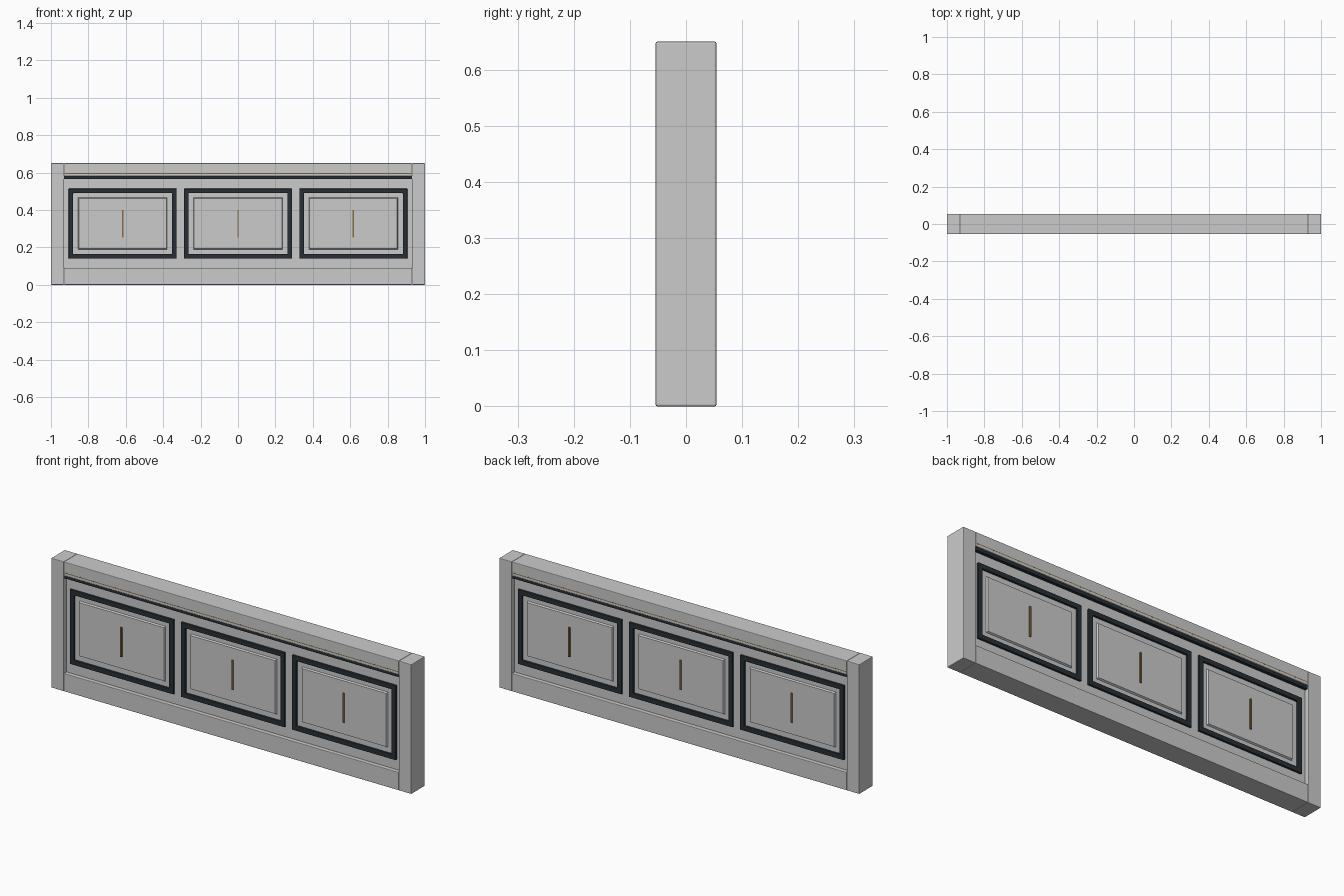
import bpy, bmesh

if "Cube" in bpy.data.objects:
    bpy.data.objects.remove(bpy.data.objects["Cube"])

def material(name, rgb):
    m = bpy.data.materials.new(name)
    m.diffuse_color = (*rgb, 1)
    m.use_nodes = True
    m.node_tree.nodes["Principled BSDF"].inputs["Base Color"].default_value = m.diffuse_color
    return m

DARK = material("dark_trim", (0.02, 0.028, 0.035))
BRASS = material("brass", (0.25, 0.15, 0.05))

def finish(name, bm, mat, bevel):
    me = bpy.data.meshes.new(name)
    bmesh.ops.recalc_face_normals(bm, faces=bm.faces[:])
    bm.to_mesh(me)
    bm.free()
    ob = bpy.data.objects.new(name, me)
    bpy.context.collection.objects.link(ob)
    if mat:
        me.materials.append(mat)
    if bevel:
        mod = ob.modifiers.new("edge_bevel", 'BEVEL')
        mod.width, mod.segments = bevel, 2
    return ob

def box(name, x, y, z, mat=None, bevel=0.0):
    """Box from (min, max) ranges on each axis."""
    bm = bmesh.new()
    bmesh.ops.create_cube(bm, size=1)
    for v in bm.verts:
        v.co = [r[0] if c < 0 else r[1] for c, r in zip(v.co, (x, y, z))]
    return finish(name, bm, mat, bevel)

def ring(name, cx, cz, w, h, t, y, mat, bevel):
    """Rectangular picture frame of border t, extruded through the y range."""
    bm = bmesh.new()
    corners = ((-1, -1), (1, -1), (1, 1), (-1, 1))
    loops = [[bm.verts.new((cx + a * (w / 2 - i), yy, cz + b * (h / 2 - i)))
              for a, b in corners]
             for i, yy in ((0, y[0]), (0, y[1]), (t, y[1]), (t, y[0]))]
    for k in range(4):
        p, q = loops[k], loops[(k + 1) % 4]
        for j in range(4):
            n = (j + 1) % 4
            bm.faces.new((p[j], p[n], q[n], q[j]))
    return finish(name, bm, mat, bevel)

def raised_field(name, cx, cz, w, h, y0, y1, slope):
    """Panel with sloped borders rising from y0 to y1."""
    bm = bmesh.new()
    corners = ((-1, -1), (1, -1), (1, 1), (-1, 1))
    a, b = [[bm.verts.new((cx + s * (w / 2 - i), yy, cz + t * (h / 2 - i)))
             for s, t in corners] for i, yy in ((0, y0), (slope, y1))]
    bm.faces.new(a)
    bm.faces.new(b)
    for j in range(4):
        n = (j + 1) % 4
        bm.faces.new((a[j], a[n], b[n], b[j]))
    return finish(name, bm, None, 0)

D = 0.054          # half depth
CORE = 0.033       # half depth of the recessed board
PZ = 0.327         # panel centre height

# End posts, rails and recessed board
for label, s in (("left", -1), ("right", 1)):
    box(label + "_post", sorted((s * 0.93, s * 1.0)), (-D, D), (0, 0.65), None, 0.003)
box("top_rail", (-0.93, 0.93), (-D, D), (0.58, 0.65), None, 0.003)
box("bottom_rail", (-0.93, 0.93), (-D, D), (0, 0.09), None, 0.003)
box("core_board", (-0.935, 0.935), (-CORE, CORE), (0.08, 0.59))

# Dark shadow strip under the top rail, and fine brass inlay
box("dark_strip", (-0.93, 0.93), (-0.048, 0.048), (0.565, 0.582), DARK)
box("brass_inlay", (-0.925, 0.925), (-D - 0.0001, D + 0.0001), (0.593, 0.597), BRASS)

# Three decorated panels on both faces
for i, cx in enumerate((-0.617, 0.0, 0.617), 1):
    ring(f"dark_frame_{i}", cx, PZ, 0.576, 0.374, 0.024, (-0.043, 0.043), DARK, 0.002)
    for face, s in (("front", -1), ("back", 1)):
        raised_field(f"{face}_panel_{i}", cx, PZ, 0.48, 0.28,
                     s * 0.030, s * 0.041, 0.006)
        box(f"{face}_brass_bar_{i}", (cx - 0.004, cx + 0.004),
            sorted((s * 0.038, s * 0.047)), (0.253, 0.401), BRASS)
